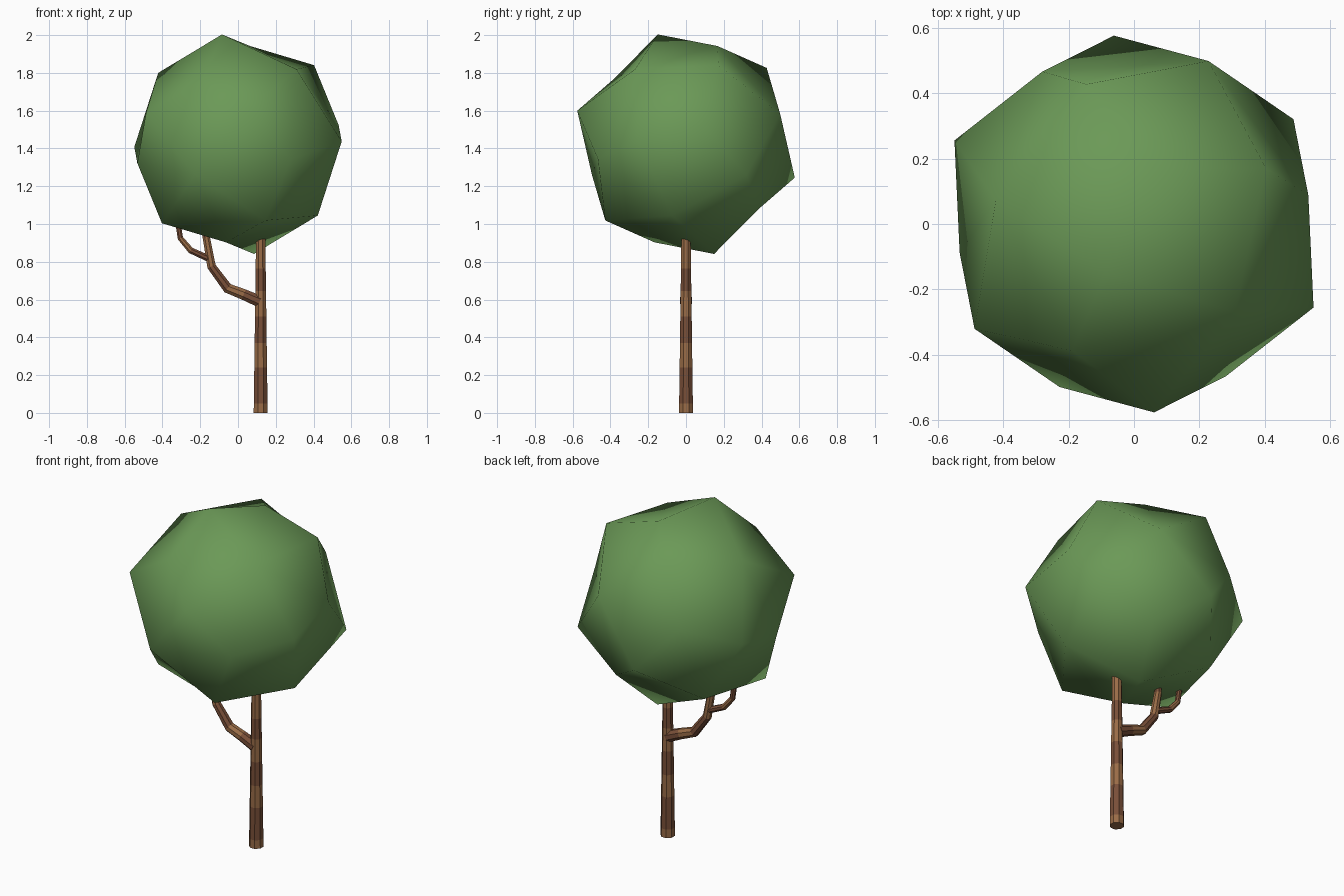
import bpy, bmesh, math
from mathutils import Vector, Matrix

if "Cube" in bpy.data.objects:
    bpy.data.objects.remove(bpy.data.objects["Cube"])


def material(name, color):
    m = bpy.data.materials.new(name)
    m.diffuse_color = (*color, 1)
    m.use_nodes = True
    m.node_tree.nodes["Principled BSDF"].inputs["Base Color"].default_value = m.diffuse_color
    return m


LEAF = material("leaf_green", (0.147, 0.319, 0.095))
LIGHT = material("light_bark", (0.32, 0.15, 0.063))
DARK = material("dark_bark", (0.19, 0.078, 0.040))


def add_object(name, bm, mats):
    bmesh.ops.recalc_face_normals(bm, faces=bm.faces[:])
    mesh = bpy.data.meshes.new(name)
    bm.to_mesh(mesh)
    bm.free()
    for m in mats:
        mesh.materials.append(m)
    ob = bpy.data.objects.new(name, mesh)
    bpy.context.collection.objects.link(ob)
    return ob


def tube(name, path, first=0, sides=8):
    """Tapered limb in the xz plane; path holds (x, z, radius), bark alternates per segment."""
    bm = bmesh.new()
    pts = [Vector((x, 0, z)) for x, z, r in path]
    rings = []
    for i, p in enumerate(pts):
        d_in = (p - pts[max(i - 1, 0)]).normalized()
        d_out = (pts[min(i + 1, len(pts) - 1)] - p).normalized()
        t = (d_in + d_out).normalized()
        side, across = Vector((t.z, 0, -t.x)), Vector((0, 1, 0))
        ring = []
        for k in range(sides):
            a = 2 * math.pi * (k + 0.5) / sides
            ring.append(bm.verts.new(p + path[i][2] * (side * math.cos(a) + across * math.sin(a))))
        rings.append(ring)
    for i in range(len(rings) - 1):
        for k in range(sides):
            j = (k + 1) % sides
            f = bm.faces.new((rings[i][k], rings[i][j], rings[i + 1][j], rings[i + 1][k]))
            f.material_index = (i + first) % 2
    bm.faces.new(rings[0]).material_index = first
    bm.faces.new(rings[-1])
    return add_object(name, bm, [LIGHT, DARK])


# Trunk with alternating bark bands
levels = [0, 0.05, 0.24, 0.37, 0.51, 0.645, 0.765, 0.95]
tube("trunk", [(0.12, z, 0.040 - 0.0145 * z) for z in levels])

# Side branch and its twig, both running up into the crown
tube("branch", [(0.115, 0.59, 0.034), (0.03, 0.627, 0.031), (-0.055, 0.66, 0.029),
                (-0.14, 0.775, 0.025), (-0.168, 0.93, 0.021), (-0.17, 1.0, 0.020)], 1)
tube("twig", [(-0.15, 0.815, 0.019), (-0.25, 0.86, 0.018),
              (-0.305, 0.925, 0.016), (-0.32, 1.02, 0.015)], 1)

# Crown: a cube rounded once (corners pulled in most), tilted, creased corner to face centre
bm = bmesh.new()
bmesh.ops.create_cube(bm, size=2)
bmesh.ops.subdivide_edges(bm, edges=bm.edges[:], cuts=1, use_grid_fill=True)
pull = {1: 1.0, 2: 0.75, 3: 5 / 9}
for v in bm.verts:
    v.co *= 0.571 * pull[sum(abs(c) > 0.5 for c in v.co)]
bmesh.ops.triangulate(bm, faces=bm.faces[:], quad_method='SHORT_EDGE')
ax = Vector((0.325, -0.283, 0.417)).normalized()
ay = Vector((-0.24, -0.523, -0.17))
ay = (ay - ax * ay.dot(ax)).normalized()
tilt = Matrix((ax, ay, ax.cross(ay))).transposed()
bmesh.ops.transform(bm, matrix=Matrix.Translation((0, 0, 1.4225)) @ tilt.to_4x4(), verts=bm.verts[:])
for f in bm.faces:
    f.smooth = True
add_object("crown", bm, [LEAF])
